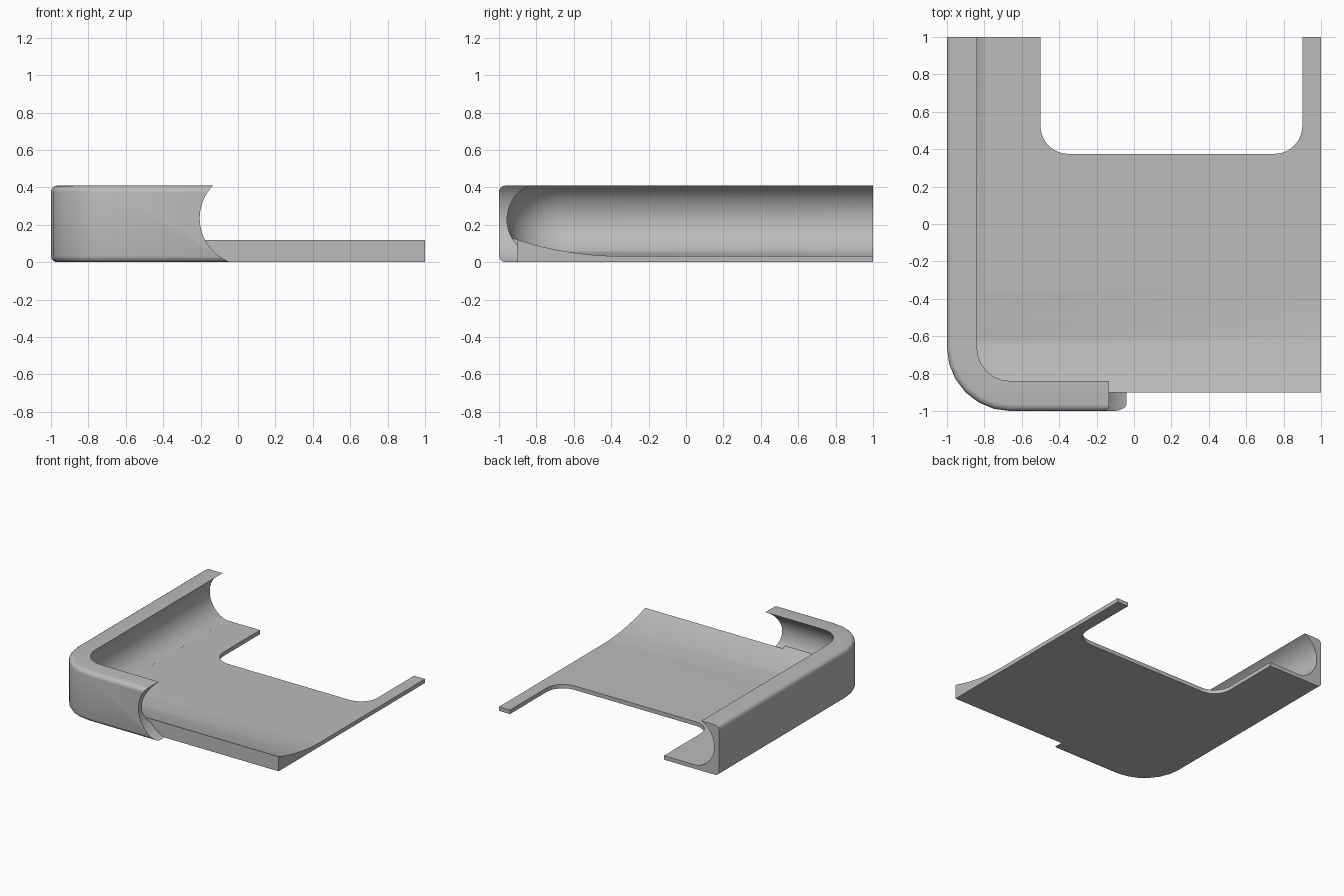
import bpy
import bmesh
from math import cos, sin, pi, sqrt, radians
from mathutils import Vector

if "Cube" in bpy.data.objects:
    bpy.data.objects.remove(bpy.data.objects["Cube"])

grey = bpy.data.materials.new("plain grey")
grey.use_nodes = True
grey.diffuse_color = (0.5, 0.5, 0.5, 1)
grey.node_tree.nodes["Principled BSDF"].inputs["Base Color"].default_value = (0.5, 0.5, 0.5, 1)


def loft(name, sections):
    """Solid skinned through equal-length closed sections, capped at both ends."""
    bm = bmesh.new()
    rings = [[bm.verts.new(p) for p in s] for s in sections]
    n = len(rings[0])
    for a, b in zip(rings, rings[1:]):
        for i in range(n):
            j = (i + 1) % n
            bm.faces.new((a[i], a[j], b[j], b[i]))
    bm.faces.new(rings[0])
    bm.faces.new(rings[-1])
    bmesh.ops.recalc_face_normals(bm, faces=bm.faces)
    mesh = bpy.data.meshes.new(name)
    bm.to_mesh(mesh)
    bm.free()
    mesh.materials.append(grey)
    ob = bpy.data.objects.new(name, mesh)
    bpy.context.collection.objects.link(ob)
    return ob


def arc(cx, cy, r, start, end, steps):
    angles = [radians(start + (end - start) * i / steps) for i in range(steps + 1)]
    return [(cx + r * cos(a), cy + r * sin(a)) for a in angles]


def combine(target, tool, operation):
    """Apply a boolean and remove the tool."""
    tool.hide_render = True
    mod = target.modifiers.new(operation.title(), "BOOLEAN")
    mod.operation, mod.object, mod.solver = operation, tool, "EXACT"
    bpy.context.view_layer.objects.active = target
    bpy.ops.object.modifier_apply(modifier=mod.name)
    bpy.data.objects.remove(tool)


# Floor: thin plate sweeping up toward the front
RISE, THIN = -0.35, 0.033
ys = [-0.96 + (RISE + 0.96) * i / 16 for i in range(17)]
side = [(y, THIN + 0.087 * ((RISE - y) / 0.55) ** 2) for y in ys]
side += [(1, THIN), (1, 0), (-0.96, 0)]
floor = loft("floor_tray", [[(x, y, z) for y, z in side] for x in (-1, 1)])

# Floor outline: rounded front corner and filleted rear notch
CORNER = -0.66
outline = arc(CORNER, CORNER, 0.28, 180, 270, 6)
outline += [(-0.25, -0.94), (-0.25, -0.9), (1.0, -0.9), (1.0, 1.0), (0.9, 1.0)]
outline += arc(0.75, 0.525, 0.15, 0, -90, 10)
outline += arc(-0.35, 0.525, 0.15, 270, 180, 10)
outline += [(-0.5, 1.0), (-0.94, 1.0)]
combine(floor, loft("outline_tool", [[(x, y, z) for x, y in outline] for z in (-0.1, 0.5)]), "INTERSECT")

# Rail section: (inset, height), bevelled outside and hollowed inside
TOP, BEVEL, R, MID = 0.41, 0.035, 0.2, 0.228
section = arc(BEVEL, BEVEL, BEVEL, 270, 180, 4) + arc(BEVEL, TOP - BEVEL, BEVEL, 180, 90, 4)
centre = 0.16 + sqrt(R * R - (TOP - MID) ** 2)
for i in range(17):
    z = MID + R * sin(radians(65.5 - 142.5 * i / 16))
    section.append((centre - sqrt(R * R - (z - MID) ** 2), z))
section.append((0.2, 0))

# Rail path: side, round corner, short front
frames = [(Vector((-1, 1, 0)), Vector((1, 0, 0)))]
for i in range(7):
    a = pi + pi / 2 * i / 6
    out = Vector((cos(a), sin(a), 0))
    frames.append((Vector((CORNER, CORNER, 0)) + out * (CORNER + 1), -out))
frames.append((Vector((0, -1, 0)), Vector((0, 1, 0))))
rail = loft("rail", [[p + n * d + Vector((0, 0, z)) for d, z in section] for p, n in frames])

# Scooped end of the front rail
scoop = arc(0.045, 0.235, 0.25, 0, 360, 64)[:-1]
combine(rail, loft("scoop_tool", [[(x, y, z) for x, z in scoop] for y in (-1.2, -0.5)]), "DIFFERENCE")
# Trim the loose tip left beyond the scoop
bm = bmesh.new()
bm.from_mesh(rail.data)
cut = bmesh.ops.bisect_plane(bm, geom=bm.verts[:] + bm.edges[:] + bm.faces[:],
                             plane_co=(-0.04, 0, 0), plane_no=(1, 0, 0), clear_outer=True)
bmesh.ops.holes_fill(bm, edges=[e for e in bm.edges if e.is_boundary])
bm.to_mesh(rail.data)
bm.free()

# One solid tray
combine(floor, rail, "UNION")
floor.name = "corner_tray"
bpy.ops.object.select_all(action="DESELECT")
floor.select_set(True)
bpy.context.view_layer.objects.active = floor
bpy.ops.object.shade_smooth_by_angle(angle=radians(30))
